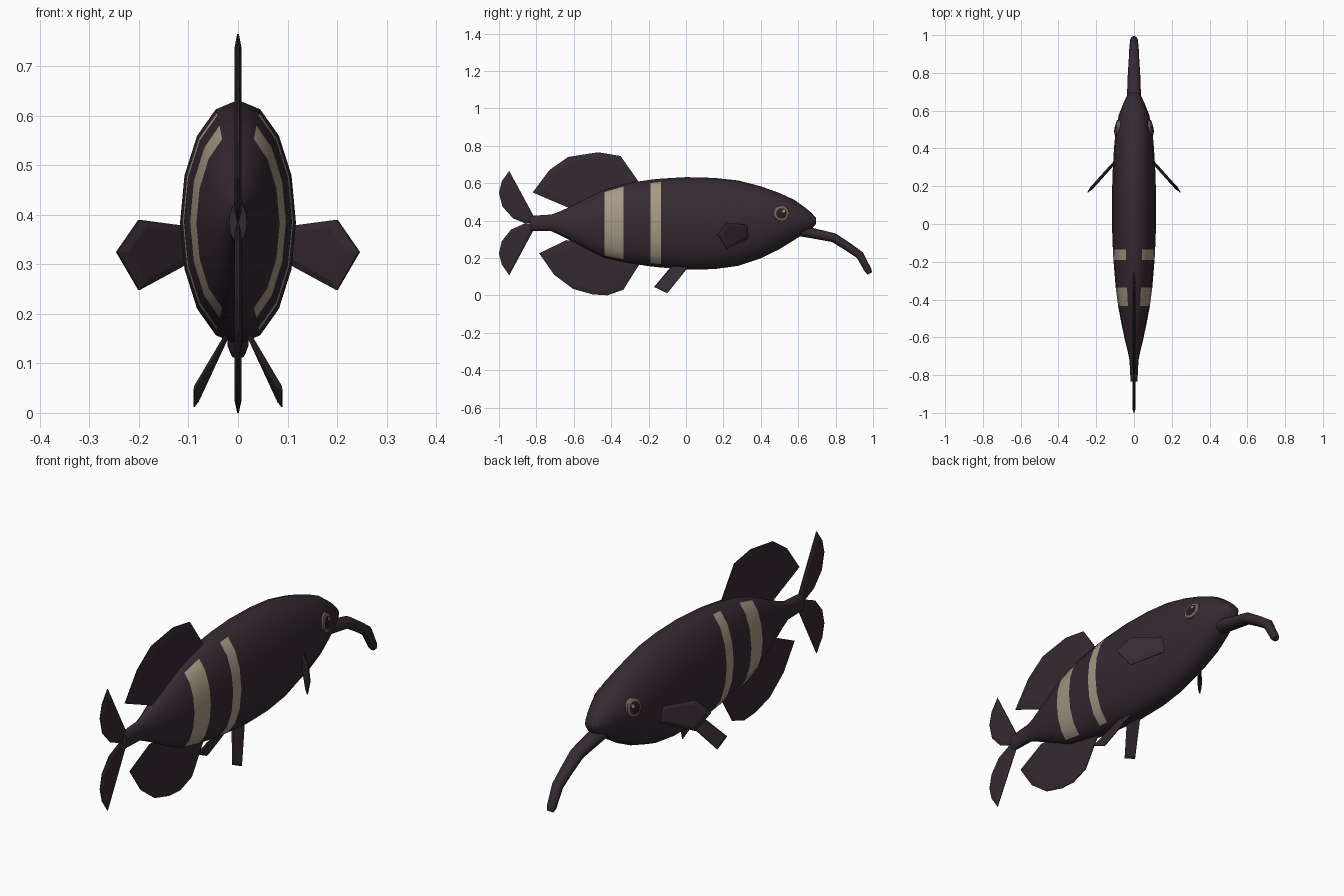
import bpy, math
from mathutils import Vector

if "Cube" in bpy.data.objects:
    bpy.data.objects.remove(bpy.data.objects["Cube"])


def material(name, color):
    m = bpy.data.materials.new(name)
    m.diffuse_color = (*color, 1)
    m.use_nodes = True
    m.node_tree.nodes["Principled BSDF"].inputs["Base Color"].default_value = m.diffuse_color
    return m


SKIN = material("dark plum skin", (0.036, 0.023, 0.032))
STRIPE = material("pale tan stripe", (0.38, 0.32, 0.23))
RING = material("eye ring tan", (0.17, 0.13, 0.095))
PUPIL = material("pupil dark", (0.018, 0.012, 0.017))


def make(name, verts, faces, mats, smooth=False):
    me = bpy.data.meshes.new(name)
    me.from_pydata([tuple(v) for v in verts], [], faces)
    for m in mats:
        me.materials.append(m)
    ob = bpy.data.objects.new(name, me)
    bpy.context.collection.objects.link(ob)
    bpy.ops.object.select_all(action='DESELECT')
    ob.select_set(True)
    bpy.context.view_layer.objects.active = ob
    bpy.ops.object.mode_set(mode='EDIT')
    bpy.ops.mesh.select_all(action='SELECT')
    bpy.ops.mesh.normals_make_consistent(inside=False)
    bpy.ops.object.mode_set(mode='OBJECT')
    if smooth:
        bpy.ops.object.shade_smooth_by_angle(angle=math.radians(50))
    return ob


def loft(rings):
    """Join equal rings of points into a capped skin."""
    n = len(rings[0])
    verts = [p for r in rings for p in r]
    faces = [(i * n + j, i * n + (j + 1) % n, (i + 1) * n + (j + 1) % n, (i + 1) * n + j)
             for i in range(len(rings) - 1) for j in range(n)]
    last = (len(rings) - 1) * n
    faces += [tuple(range(n)), tuple(range(last, last + n))]
    return verts, faces


# Body: y, bottom z, top z, half width
PROFILE = [
    (-0.835, .345, .425, .018), (-0.72, .343, .432, .024), (-0.67, .32, .45, .034),
    (-0.62, .295, .474, .047), (-0.53, .245, .522, .066), (-0.435, .198, .567, .084),
    (-0.335, .176, .597, .097), (-0.19, .155, .618, .109), (-0.135, .149, .624, .112),
    (0.0, .138, .632, .117), (0.15, .14, .628, .117), (0.28, .158, .614, .113),
    (0.40, .198, .583, .106), (0.50, .247, .547, .097), (0.58, .297, .51, .08),
    (0.63, .328, .475, .06), (0.67, .352, .442, .042), (0.695, .382, .415, .025)]
SIDES = 16


def section(y):
    """Centre height, half height and half width of the body at y."""
    for a, b in zip(PROFILE, PROFILE[1:]):
        if a[0] <= y <= b[0]:
            t = (y - a[0]) / (b[0] - a[0])
            lo, hi, w = (a[k] + t * (b[k] - a[k]) for k in (1, 2, 3))
            return (lo + hi) / 2, (hi - lo) / 2, w


rings = []
for y, lo, hi, w in PROFILE:
    rings.append([(w * math.sin(a), y, (lo + hi) / 2 + (hi - lo) / 2 * math.cos(a))
                  for a in (2 * math.pi * k / SIDES for k in range(SIDES))])
body = make("body", *loft(rings), [SKIN, STRIPE], True)

# Two side bands that stop short of the back and belly
for f in body.data.polygons:
    ys = [body.data.vertices[i].co.y for i in f.vertices]
    mid = sum(ys) / len(ys)
    on_midline = any(abs(body.data.vertices[i].co.x) < 1e-5 for i in f.vertices)
    if not on_midline and (-.43 < mid < -.34 or -.185 < mid < -.14):
        f.material_index = 1

# Trunk-like snout: y, z, half width, half thickness, lean in degrees
rings = []
for y, z, w, h, lean in [(.56, .355, .040, .034, 8), (.65, .338, .038, .030, 12),
                         (.79, .308, .033, .026, 25), (.87, .257, .028, .024, 38),
                         (.93, .215, .025, .023, 48), (.973, .135, .021, .020, 60),
                         (.983, .117, .014, .014, 60)]:
    s, c = math.sin(math.radians(lean)), math.cos(math.radians(lean))
    rings.append([(w * math.cos(a), y + h * s * math.sin(a), z + h * c * math.sin(a))
                  for a in (2 * math.pi * k / 10 for k in range(10))])
make("snout", *loft(rings), [SKIN], True)


def fin(name, outline, across, thick, shrink):
    """Fin with a thin rim and a thicker middle."""
    pts = [Vector(p) for p in outline]
    mid = sum(pts, Vector()) / len(pts)
    across = Vector(across).normalized()
    loops = []
    for side, s in ((1, shrink), (1, 1), (-1, 1), (-1, shrink)):
        t = thick if s != 1 else thick * 0.25
        loops.append([mid + (p - mid) * s + across * side * t for p in pts])
    return make(name, *loft(loops), [SKIN])


# Fins on the midline, given as y, z outlines
MIDLINE = {
    "dorsal_fin": [(-.82, .55), (-.73, .67), (-.63, .74), (-.47, .765), (-.35, .745),
                   (-.255, .61), (-.40, .50), (-.62, .465)],
    "anal_fin": [(-.785, .225), (-.705, .11), (-.605, .035), (-.50, .005), (-.42, .0),
                 (-.335, .03), (-.25, .165), (-.40, .27), (-.64, .295)],
    "upper_tail_fin": [(-.945, .665), (-.985, .61), (-1.0, .55), (-.982, .475),
                       (-.925, .412), (-.86, .385), (-.80, .39), (-.82, .435)],
    "lower_tail_fin": [(-.945, .107), (-.985, .165), (-1.0, .225), (-.985, .29),
                       (-.935, .352), (-.86, .385), (-.80, .38), (-.82, .34)]}
for name, outline in MIDLINE.items():
    fin(name, [(0, y, z) for y, z in outline], (1, 0, 0), .007, .8)

# Paired fins and eyes
for label, s in (("right", 1), ("left", -1)):
    fin("pectoral_fin_" + label,
        [(s * x, y, z) for x, y, z in [(.095, .335, .376), (.2, .217, .39), (.245, .168, .325),
                                       (.2, .217, .248), (.095, .335, .305)]],
        (s * .75, .66, 0), .008, .75)
    fin("pelvic_fin_" + label,
        [(s * x, y, z) for x, y, z in [(.018, -.07, .165), (.018, .025, .168),
                                       (.089, -.10, .012), (.089, -.17, .045)]],
        (s * .88, 0, .47), .005, .85)

    def on_skin(r, a, lift, cy=.51, cz=.438):
        y, z = cy + r * math.cos(a), cz + r * math.sin(a)
        zc, h, w = section(y)
        return (s * (w * math.sqrt(max(0, 1 - ((z - zc) / h) ** 2)) + lift), y, z)

    # Eye: tan ring around a dark pupil, with a small glint
    angles = [2 * math.pi * k / 20 for k in range(20)]
    loops = [[on_skin(r, a, lift) for a in angles]
             for r, lift in ((.042, -.006), (.040, .006), (.028, .008), (.010, .009))]
    eye = make("eye_" + label, *loft(loops), [RING, PUPIL], True)
    for f in eye.data.polygons:
        c = f.center
        if math.hypot(c.y - .51, c.z - .438) < .027:
            f.material_index = 1
    glint = [[on_skin(.008, a, lift, .522, .45) for a in angles[::2]] for lift in (.006, .012)]
    make("eye_glint_" + label, *loft(glint), [STRIPE])
